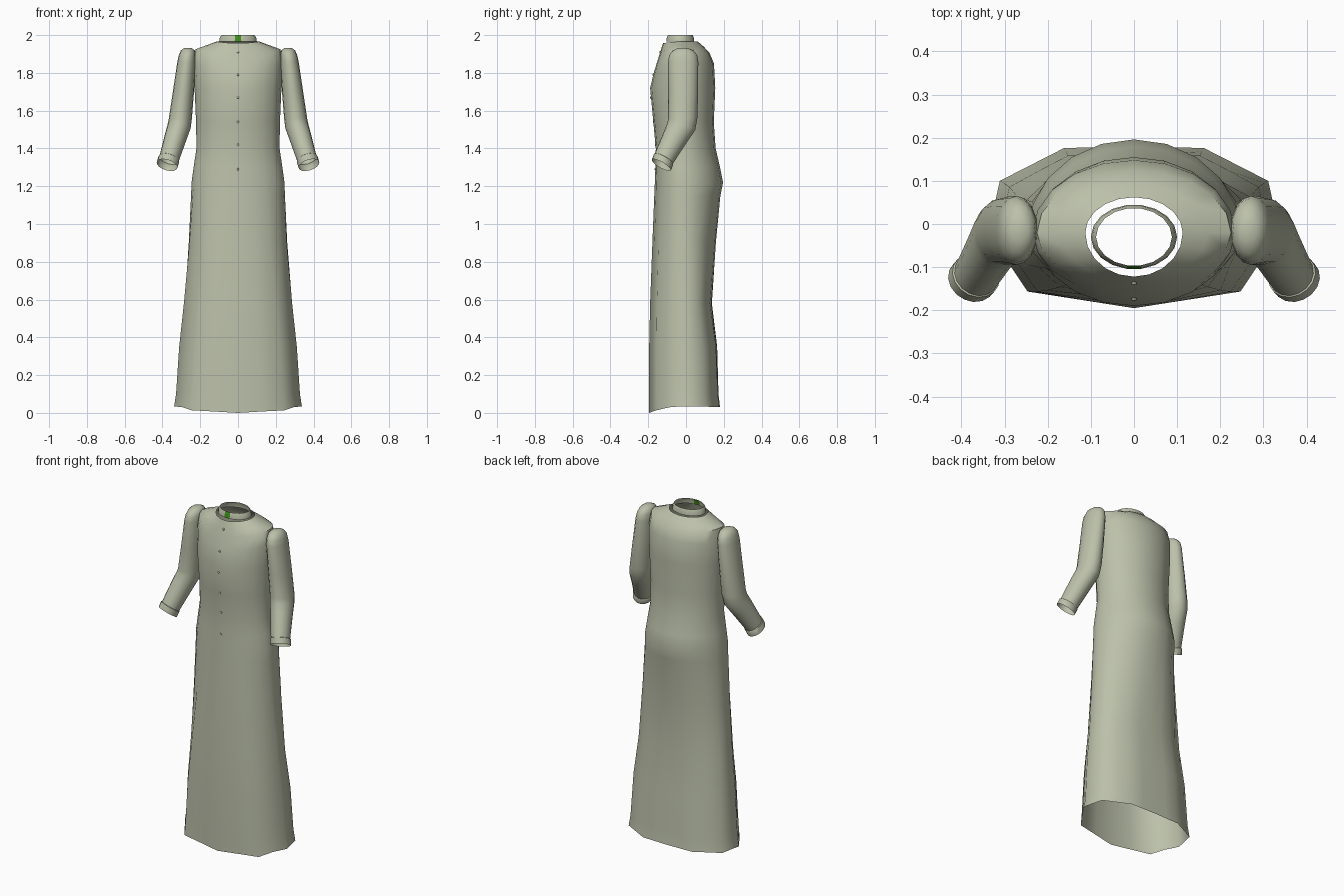
import bpy, bmesh, math
from mathutils import Vector

if "Cube" in bpy.data.objects:
    bpy.data.objects.remove(bpy.data.objects["Cube"])


def material(name, rgb):
    m = bpy.data.materials.new(name)
    m.diffuse_color = (*rgb, 1)
    m.use_nodes = True
    m.node_tree.nodes["Principled BSDF"].inputs["Base Color"].default_value = m.diffuse_color
    return m


SAGE = material("sage cloth", (0.50, 0.53, 0.40))
GREEN = material("green tab", (0.05, 0.27, 0.01))


def loft(name, rings, cap_first=False, angle=50):
    """Skin a list of equal-length closed rings."""
    bm = bmesh.new()
    vs = [[bm.verts.new(p) for p in r] for r in rings]
    n = len(rings[0])
    for a, b in zip(vs, vs[1:]):
        for i in range(n):
            j = (i + 1) % n
            bm.faces.new((a[i], a[j], b[j], b[i]))
    if cap_first:
        bm.faces.new(vs[0][::-1])
    bmesh.ops.recalc_face_normals(bm, faces=bm.faces)
    me = bpy.data.meshes.new(name)
    bm.to_mesh(me)
    bm.free()
    ob = bpy.data.objects.new(name, me)
    bpy.context.collection.objects.link(ob)
    me.materials.append(SAGE)
    bpy.ops.object.select_all(action='DESELECT')
    ob.select_set(True)
    bpy.context.view_layer.objects.active = ob
    bpy.ops.object.shade_smooth_by_angle(angle=math.radians(angle))
    return ob


# Robe body: rounded torso blending into a ten-cornered hem
HALF = [(0, -1), (.73, -.78), (1, 0), (.92, .6), (.48, .98), (0, 1)]
CORNERS = HALF + [(-x, y) for x, y in HALF[-2:0:-1]]
HEM = []
for i, (x, y) in enumerate(CORNERS):
    x2, y2 = CORNERS[(i + 1) % 10]
    HEM += [(x, y), ((x + x2) / 2, (y + y2) / 2)]


def body_ring(w, yf, yb, zf, zs, zb, k):
    """Half width, front/back y, front/side/back z, hem shape amount."""
    c, pts = -0.02, []
    for i, (hx, hy) in enumerate(HEM):
        t = 2 * math.pi * i / 20
        ux = math.sin(t) * (1 - k) + hx * k
        uy = -math.cos(t) * (1 - k) + hy * k
        y = c + uy * ((yb - c) if uy > 0 else (c - yf))
        s = min(1, uy * uy)
        pts.append((w * ux, y, zs + ((zb if uy > 0 else zf) - zs) * s))
    return pts


def level(w, yf, yb, z, k):
    return body_ring(w, yf, yb, z, z, z, k)


body = loft("robe_body", [
    body_ring(.338, -.195, .18, 0, .035, .03, 1),
    level(.328, -.195, .172, .10, 1),
    level(.313, -.195, .165, .35, .9),
    level(.29, -.19, .137, .58, .75),
    level(.265, -.178, .158, .90, .4),
    level(.25, -.168, .182, 1.15, .15),
    level(.246, -.165, .196, 1.22, 0),
    level(.235, -.162, .18, 1.30, 0),
    level(.22, -.16, .157, 1.40, 0),
    level(.222, -.173, .147, 1.54, 0),
    level(.23, -.19, .155, 1.72, 0),
    body_ring(.235, -.168, .148, 1.81, 1.85, 1.85, 0),
    body_ring(.225, -.146, .125, 1.88, 1.925, 1.905, 0),
    body_ring(.17, -.132, .093, 1.925, 1.945, 1.94, 0),
    body_ring(.113, -.122, .062, 1.957, 1.966, 1.966, 0)])


# Standing collar with a green tab on its front face
def collar_ring(rx, ry, z, n=18):
    return [(rx * math.sin(t), -.03 - ry * math.cos(t), z)
            for t in (2 * math.pi * (i + .5) / n for i in range(n))]


collar = loft("collar", [collar_ring(.1, .075, 1.965),
                         collar_ring(.097, .073, 1.985),
                         collar_ring(.088, .067, 2.0)])
collar.data.materials.append(GREEN)
for f in collar.data.polygons:
    if abs(f.center.x) < .005 and f.center.y < -.03:
        f.material_index = 1


# Sleeves: domed shoulder, bent elbow, open cuff
def arm_ring(c, rx, ry, axis, n=16):
    q = Vector((0, 0, -1)).rotation_difference(Vector(axis))
    return [Vector(c) + q @ Vector((rx * math.cos(2 * math.pi * i / n),
                                    ry * math.sin(2 * math.pi * i / n), 0))
            for i in range(n)]


DOWN, FORE = (0, 0, -1), Vector((.065, -.115, -.2)).normalized()
MID = (FORE + Vector(DOWN)).normalized()
rings = [
    arm_ring((.265, -.015, 1.932), .02, .026, DOWN),
    arm_ring((.266, -.015, 1.918), .037, .055, DOWN),
    arm_ring((.269, -.015, 1.895), .044, .074, DOWN),
    arm_ring((.272, -.015, 1.86), .049, .08, DOWN),
    arm_ring((.289, -.015, 1.70), .056, .079, DOWN),
    arm_ring((.305, -.017, 1.56), .061, .077, DOWN),
    arm_ring((.312, -.025, 1.515), .062, .076, MID),
    arm_ring((.330, -.057, 1.46), .059, .067, FORE),
    arm_ring((.365, -.118, 1.345), .053, .055, FORE),
    arm_ring((.366, -.119, 1.343), .057, .058, FORE),
    arm_ring((.376, -.130, 1.312), .057, .058, FORE)]
for side, name in ((1, "right_sleeve"), (-1, "left_sleeve")):
    loft(name, [[(side * p.x, p.y, p.z) for p in r] for r in rings], True)

# Front buttons: small flattened domes on the centre line
for i, (z, y) in enumerate([(1.91, -.138), (1.79, -.174), (1.67, -.187),
                            (1.54, -.173), (1.42, -.162), (1.29, -.163)]):
    loft("button_%d" % (i + 1),
         [[(r * math.sin(math.pi * k / 4), y + d, z + r * math.cos(math.pi * k / 4))
           for k in range(8)] for r, d in ((.004, -.003), (.006, -.001), (.006, .003))],
         True)
